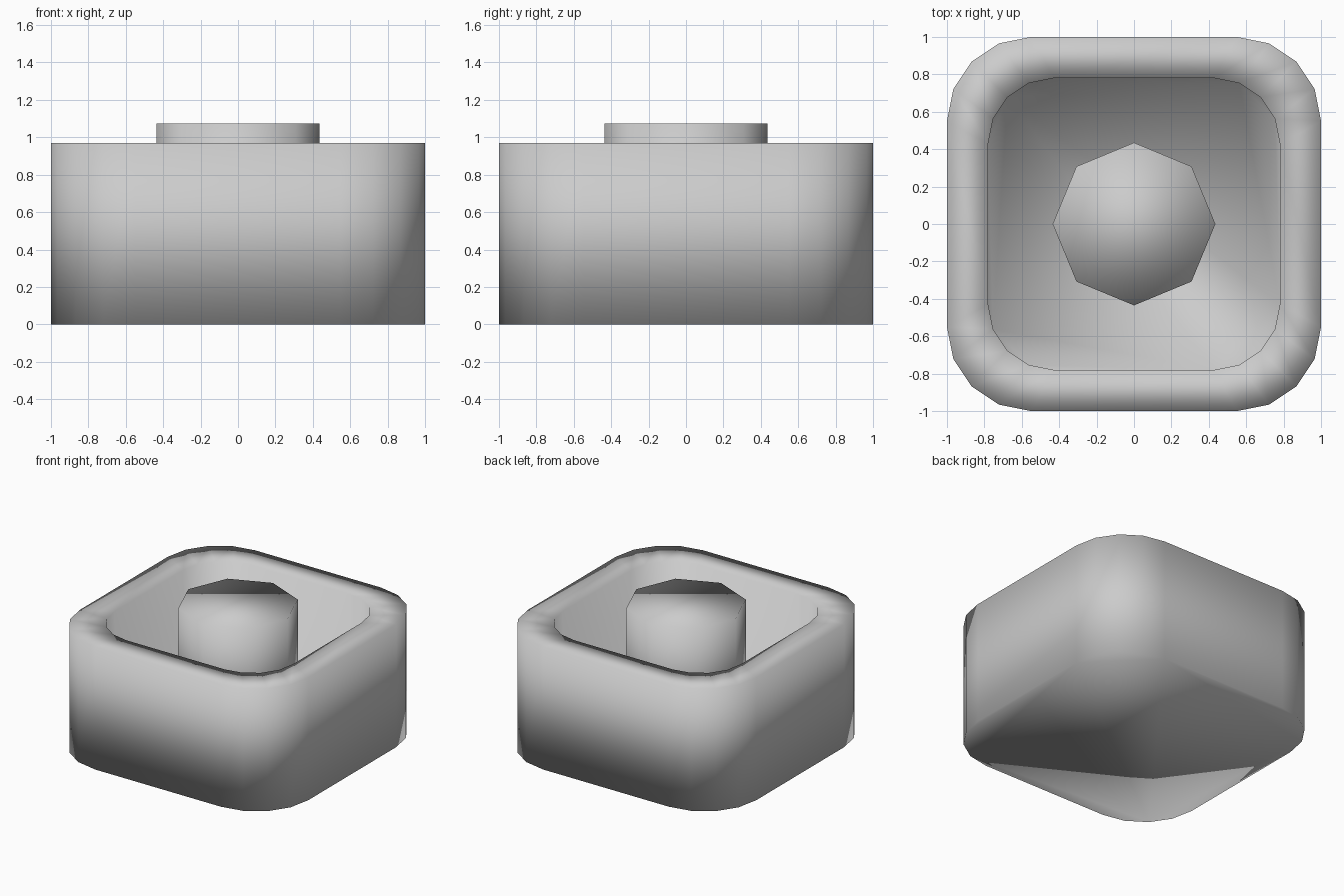
import bpy
import bmesh
from math import cos, sin, pi

if "Cube" in bpy.data.objects:
    bpy.data.objects.remove(bpy.data.objects["Cube"])

HEIGHT = 0.97
FLOOR = 0.22
INNER = 0.78


def rounded_square(half, radius, steps=4):
    c = half - radius
    points = []
    for q, (sx, sy) in enumerate([(1, 1), (-1, 1), (-1, -1), (1, -1)]):
        for i in range(steps + 1):
            a = (q + i / steps) * pi / 2
            points.append((sx * c + radius * cos(a), sy * c + radius * sin(a)))
    return points


def stack(name, levels):
    """Skin a list of (outline, z) rings, closing the first and last."""
    bm = bmesh.new()
    rings = [[bm.verts.new((x, y, z)) for x, y in pts] for pts, z in levels]
    for low, high in zip(rings, rings[1:]):
        n = len(low)
        for i in range(n):
            j = (i + 1) % n
            bm.faces.new((low[i], low[j], high[j], high[i]))
    bm.faces.new(rings[0][::-1])
    bm.faces.new(rings[-1])
    for f in bm.faces:
        f.smooth = True
    mesh = bpy.data.meshes.new(name)
    bm.to_mesh(mesh)
    bm.free()
    obj = bpy.data.objects.new(name, mesh)
    bpy.context.collection.objects.link(obj)
    return obj


# Open box: outer wall, flat rim, inner wall and floor
outer = rounded_square(1.0, 0.45)
inner = [(x * INNER, y * INNER) for x, y in outer]
stack("box_shell", [(outer, 0), (outer, HEIGHT), (inner, HEIGHT), (inner, FLOOR)])

# Eight-sided post standing on the floor
octagon = [(0.435 * cos(i * pi / 4), 0.435 * sin(i * pi / 4)) for i in range(8)]
stack("centre_post", [(octagon, FLOOR), (octagon, 1.075)])
